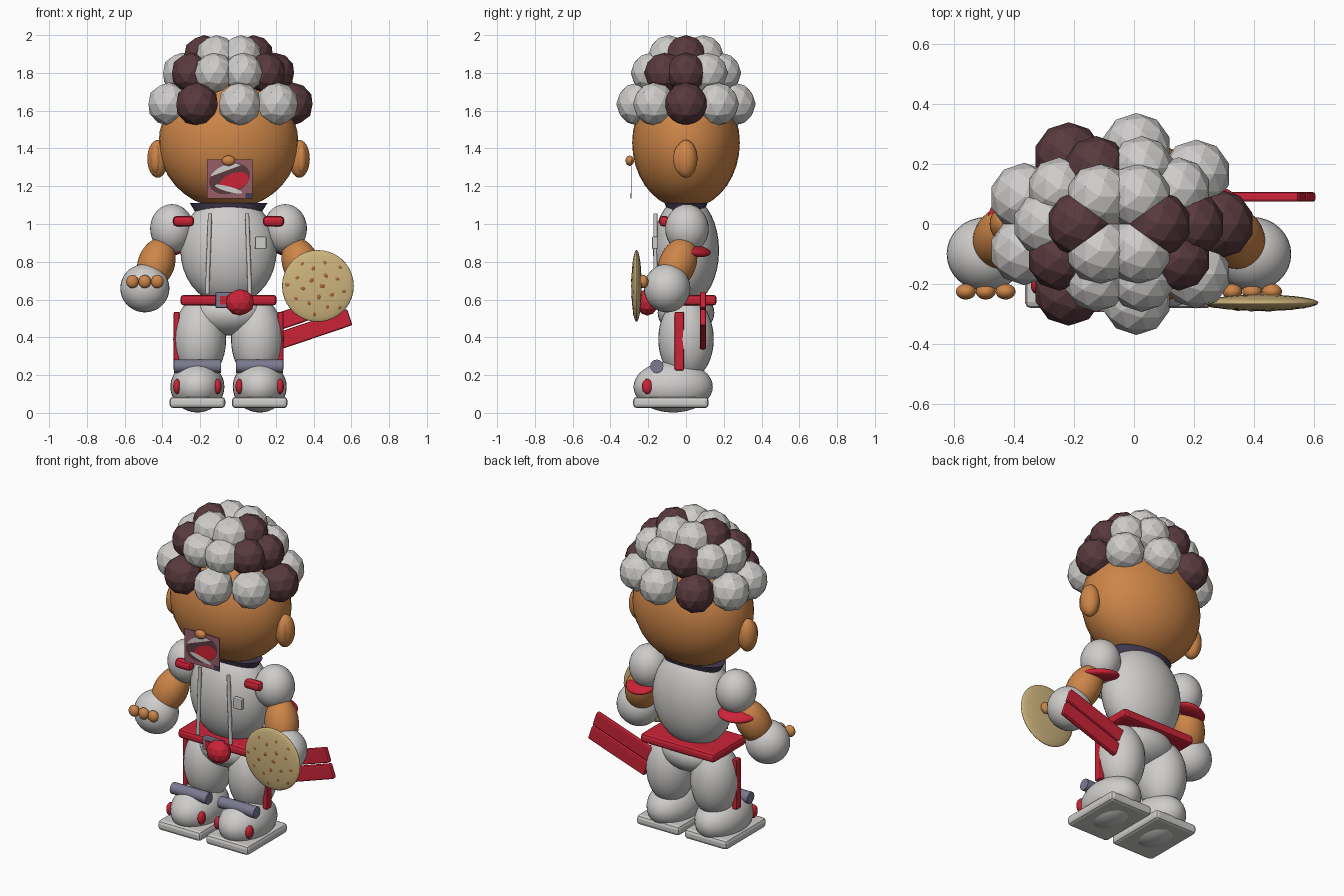
import bpy
import math
from mathutils import Vector

cube = bpy.data.objects.get("Cube")
if cube:
    bpy.data.objects.remove(cube, do_unlink=True)

CX = -0.05  # middle of the figure
SIDES = (("right", -1), ("left", 1))


def material(name, *rgb):
    m = bpy.data.materials.new(name)
    m.use_nodes = True
    m.diffuse_color = (*rgb, 1)
    m.node_tree.nodes["Principled BSDF"].inputs["Base Color"].default_value = (*rgb, 1)
    return m


WHITE = material("soft_white", .62, .61, .6)
MAROON = material("dark_maroon", .1, .042, .048)
SKIN = material("warm_skin", .61, .235, .065)
RED = material("bright_red", .6, .017, .038)
TAN = material("biscuit_tan", .61, .456, .205)
BROWN = material("chip_brown", .376, .141, .038)
GREY = material("purple_grey", .2, .195, .28)
PURPLE = material("deep_purple", .06, .045, .09)
PINK = material("dusty_pink", .305, .114, .141)


def finish(name, mat, smooth=True):
    ob = bpy.context.object
    ob.name = name
    ob.data.materials.append(mat)
    if smooth:
        bpy.ops.object.shade_smooth_by_angle(angle=math.radians(40))
    return ob


def ball(name, mat, loc, radii, axis=None):
    bpy.ops.mesh.primitive_uv_sphere_add(segments=32, ring_count=18, location=loc)
    ob = finish(name, mat)
    ob.scale = radii
    if axis:
        ob.rotation_euler = Vector(axis).to_track_quat('Z', 'Y').to_euler()
    return ob


def faceted(name, mat, loc, radii):
    bpy.ops.mesh.primitive_ico_sphere_add(subdivisions=2, location=loc)
    ob = finish(name, mat, False)
    ob.scale = radii
    return ob


def box(name, mat, loc, size, bevel=0.0, rot=(0, 0, 0)):
    bpy.ops.mesh.primitive_cube_add(size=1, location=loc, rotation=rot)
    ob = bpy.context.object
    ob.scale = size
    bpy.ops.object.transform_apply(location=False, rotation=False, scale=True)
    if bevel:
        mod = ob.modifiers.new("soft_edges", 'BEVEL')
        mod.width = bevel
        mod.segments = 2
    return finish(name, mat, False)


def rod(name, mat, start, end, radius, vertices=20):
    a, b = Vector(start), Vector(end)
    bpy.ops.mesh.primitive_cylinder_add(vertices=vertices, radius=radius,
                                        depth=(b - a).length, location=(a + b) / 2)
    bpy.context.object.rotation_euler = (b - a).to_track_quat('Z', 'Y').to_euler()
    return finish(name, mat)


def decal(name, mat, x, z, layer, rx, rz, tilt, arc=360, start=0):
    """Thin flat ellipse, or a slice of one, facing the front."""
    n = 24
    pts = [Vector((rx * math.cos(math.radians(start + arc * i / n)),
                   rz * math.sin(math.radians(start + arc * i / n)))) for i in range(n)]
    me = bpy.data.meshes.new(name)
    me.from_pydata([(p.x, 0, p.y) for p in pts], [], [tuple(range(n))])
    ob = bpy.data.objects.new(name, me)
    bpy.context.collection.objects.link(ob)
    ob.location = (x, -.293 - .001 * layer, z)
    ob.rotation_euler = (0, -math.radians(tilt), 0)
    me.materials.append(mat)


# Head, nose and ears
ball("head", SKIN, (CX, 0, 1.43), (.37, .285, .35))
ball("nose", SKIN, (CX, -.298, 1.335), (.035, .022, .027))
for side, s in SIDES:
    ball(side + "_ear", SKIN, (CX + s * .375, 0, 1.345), (.055, .06, .1))
    ball(side + "_inner_ear", SKIN, (CX + s * .385, -.032, 1.345), (.03, .035, .075))

# Mouth panel with painted mouth
box("mouth_panel", PINK, (-.044, -.29, 1.238), (.24, .004, .206))
decal("mouth", MAROON, -.045, 1.24, 1, .112, .078, 20)
decal("upper_teeth", WHITE, -.06, 1.262, 2, .092, .05, 22, 140, 20)
decal("tongue", RED, -.02, 1.225, 3, .08, .045, 20)
decal("lower_teeth", WHITE, -.05, 1.185, 4, .075, .014, -15)
box("panel_corner", PURPLE, (.058, -.292, 1.15), (.034, .003, .03))

# Curly hair: three rings of faceted tufts, every third one dark
for ring, (count, rx, ry, z, r) in enumerate((
        (9, .335, .258, 1.635, .115),
        (10, .245, .195, 1.8, .107),
        (6, .13, .105, 1.89, .11))):
    for i in range(count):
        a = math.tau * i / count
        faceted(f"hair_tuft_{ring}_{i}", WHITE if i % 3 else MAROON,
                (CX + rx * math.cos(a), ry * math.sin(a), z), (r, r, r))

# Torso, collar and hips
ball("torso", WHITE, (CX, 0, .86), (.255, .175, .29))
bpy.ops.mesh.primitive_cone_add(vertices=32, radius1=.13, radius2=.205, depth=.12,
                                location=(CX, 0, 1.05))
finish("collar", PURPLE).scale = (1, .55, 1)
ball("hips", WHITE, (CX, 0, .53), (.2, .15, .12))

# Chest piping and pocket
for side, s in SIDES:
    rod(side + "_piping", WHITE, (CX + s * .098, -.162, 1.055),
        (CX + s * .113, -.162, .63), .011, 12)
box("pocket", WHITE, (.12, -.165, .9), (.06, .03, .066), .006)

# Belt and buckle
box("belt", RED, (CX, 0, .597), (.51, .325, .056), .018)
box("buckle", GREY, (CX, -.168, .597), (.14, .03, .085), .008)
box("buckle_inset", RED, (CX, -.182, .597), (.09, .012, .045))
faceted("belt_ball", RED, (.01, -.205, .585), (.077, .06, .07))

for side, s in SIDES:
    # Arms
    ball(side + "_shoulder", WHITE, (CX + s * .3, .005, .975), (.115, .115, .13))
    box(side + "_shoulder_tab", RED, (CX + s * .238, -.115, 1.015), (.112, .055, .055), .02)
    ball(side + "_cuff", RED, (CX + s * .335, .035, .86), (.115, .085, .03),
         (s * .15, .2, 1))
    ball(side + "_forearm", SKIN, (CX + s * .383, -.045, .79), (.098, .098, .145),
         (s * .35, -.4, -1))
    ball(side + "_hand", WHITE, (CX + s * .443, -.1, .66), (.13, .123, .128))
    for i in (-1, 0, 1):
        ball(f"{side}_finger_{i + 2}", SKIN, (CX + s * (.443 + i * .066), -.225, .695),
             (.033, .026, .035))

    # Legs
    ball(side + "_leg", WHITE, (CX + s * .153, 0, .39), (.14, .147, .22))
    box(side + "_leg_stripe", RED, (CX + s * .275, -.035, .38), (.032, .05, .31), .008)
    rod(side + "_ankle_roll", GREY, (CX + s * .04, -.155, .247),
        (CX + s * .288, -.155, .247), .035)

    # Boots
    boot_x = CX + s * .165
    ball(side + "_boot", WHITE, (boot_x, -.068, .138), (.143, .21, .136))
    box(side + "_sole", WHITE, (boot_x, -.08, .055), (.295, .4, .06), .02)
    for j, t in SIDES:
        ball(f"{side}_boot_{j}_tab", RED, (boot_x + t * .108, -.205, .14),
             (.02, .028, .04))

# Biscuit held in front of the left hand
BX, BZ = .423, .672
ball("biscuit", TAN, (BX, -.262, BZ), (.19, .027, .19))
for i in range(19):
    r = .037 * math.sqrt(i + .4)
    a = i * 2.4
    chip = ball(f"chip_{i}", BROWN, (BX + r * math.cos(a), -.284 + .02 * (r / .19) ** 2,
                                     BZ + r * math.sin(a)), (.019, .008, .014))
    chip.rotation_euler.y = a

# Pair of tilted planks by the left hip
TILT = math.radians(18.7)
for i, s in enumerate((-1, 1)):
    off = s * .049
    box(f"plank_{i + 1}", RED,
        (.382 - off * math.sin(TILT), .09, .488 + off * math.cos(TILT)),
        (.41, .032, .09), .009, (0, -TILT, 0))
